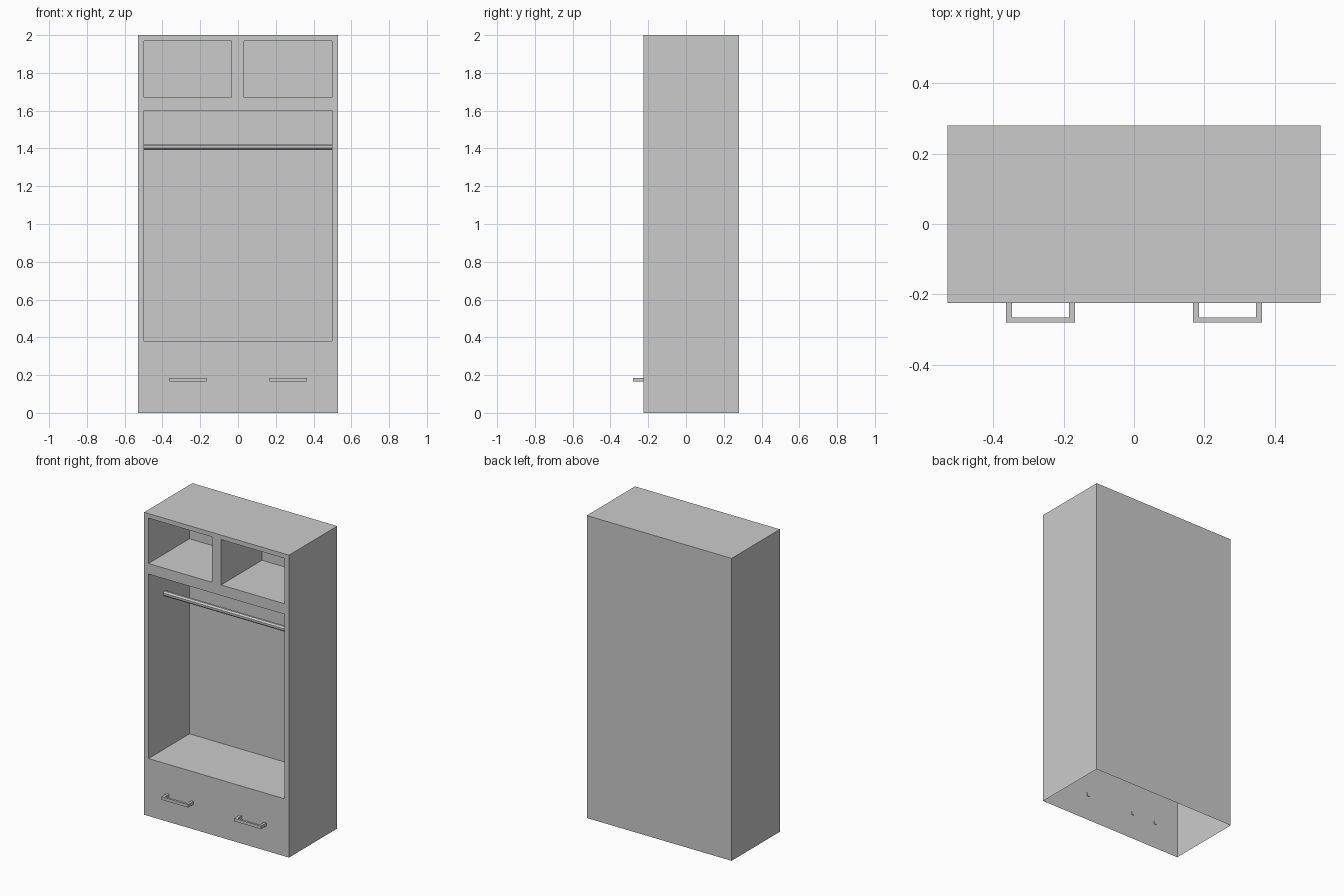
import bpy, bmesh, math
from mathutils import Matrix, Vector

if "Cube" in bpy.data.objects:
    bpy.data.objects.remove(bpy.data.objects["Cube"])

W, FRONT, BACK, H = 0.53, -0.224, 0.28, 2.0
POCKET_DEPTH = 0.428


def finish(name, bm):
    mesh = bpy.data.meshes.new(name)
    bm.to_mesh(mesh)
    bm.free()
    obj = bpy.data.objects.new(name, mesh)
    bpy.context.collection.objects.link(obj)
    return obj


def add_box(bm, lo, hi):
    lo, hi = Vector(lo), Vector(hi)
    m = Matrix.Translation((lo + hi) / 2) @ Matrix.Diagonal((*(hi - lo), 1))
    bmesh.ops.create_cube(bm, size=1, matrix=m)


# Cabinet: thin shell, open underneath, front divided into a grid of panels
bm = bmesh.new()
xs = [-W, -0.498, -0.035, 0.033, 0.498, W]
zs = [0, 0.38, 1.60, 1.67, 1.97, H]
grid = [[bm.verts.new((x, FRONT, z)) for x in xs] for z in zs]
cell = {}
for r in range(5):
    for c in range(5):
        cell[c, r] = bm.faces.new((grid[r][c], grid[r][c + 1],
                                   grid[r + 1][c + 1], grid[r + 1][c]))

# Sides, back and top from the front rim
b0, b1, b2, b3 = [bm.verts.new((x, BACK, z))
                  for x, z in ((-W, 0), (W, 0), (W, H), (-W, H))]
bm.faces.new((b1, b0, b3, b2))
bm.faces.new([b0] + [row[0] for row in grid] + [b3])
bm.faces.new([b1, b2] + [row[-1] for row in reversed(grid)])
bm.faces.new(grid[-1] + [b2, b3])

# Hanging space and two cubbies pushed inward
pockets = [[(1, 1), (2, 1), (3, 1)], [(1, 3)], [(3, 3)]]
for cells in pockets:
    faces = [cell[k] for k in cells]
    new = bmesh.ops.extrude_face_region(bm, geom=faces)["geom"]
    bmesh.ops.translate(bm, vec=(0, POCKET_DEPTH, 0),
                        verts=[v for v in new if isinstance(v, bmesh.types.BMVert)])
    bmesh.ops.delete(bm, geom=[f for f in faces if f.is_valid], context='FACES')
bmesh.ops.recalc_face_normals(bm, faces=bm.faces)
finish("cabinet", bm)

# Hanging rail: eight-sided bar across the opening
bm = bmesh.new()
rot = Matrix.Rotation(math.pi / 2, 4, 'Y') @ Matrix.Rotation(math.pi / 8, 4, 'Z')
bmesh.ops.create_cone(bm, cap_ends=True, segments=8, radius1=0.0173, radius2=0.0173,
                      depth=0.996, matrix=Matrix.Translation((0, -0.052, 1.408)) @ rot)
finish("hanging_rail", bm)

# Drawer handles: bar with two legs that just pierce the front
for side, cx in (("left", -0.266), ("right", 0.266)):
    bm = bmesh.new()
    z0, z1, half, leg = 0.165, 0.185, 0.098, 0.017
    add_box(bm, (cx - half, -0.28, z0), (cx + half, -0.266, z1))
    for x in (cx - half, cx + half - leg):
        add_box(bm, (x, -0.266, z0), (x + leg, FRONT + 0.005, z1))
    finish(side + "_handle", bm)
